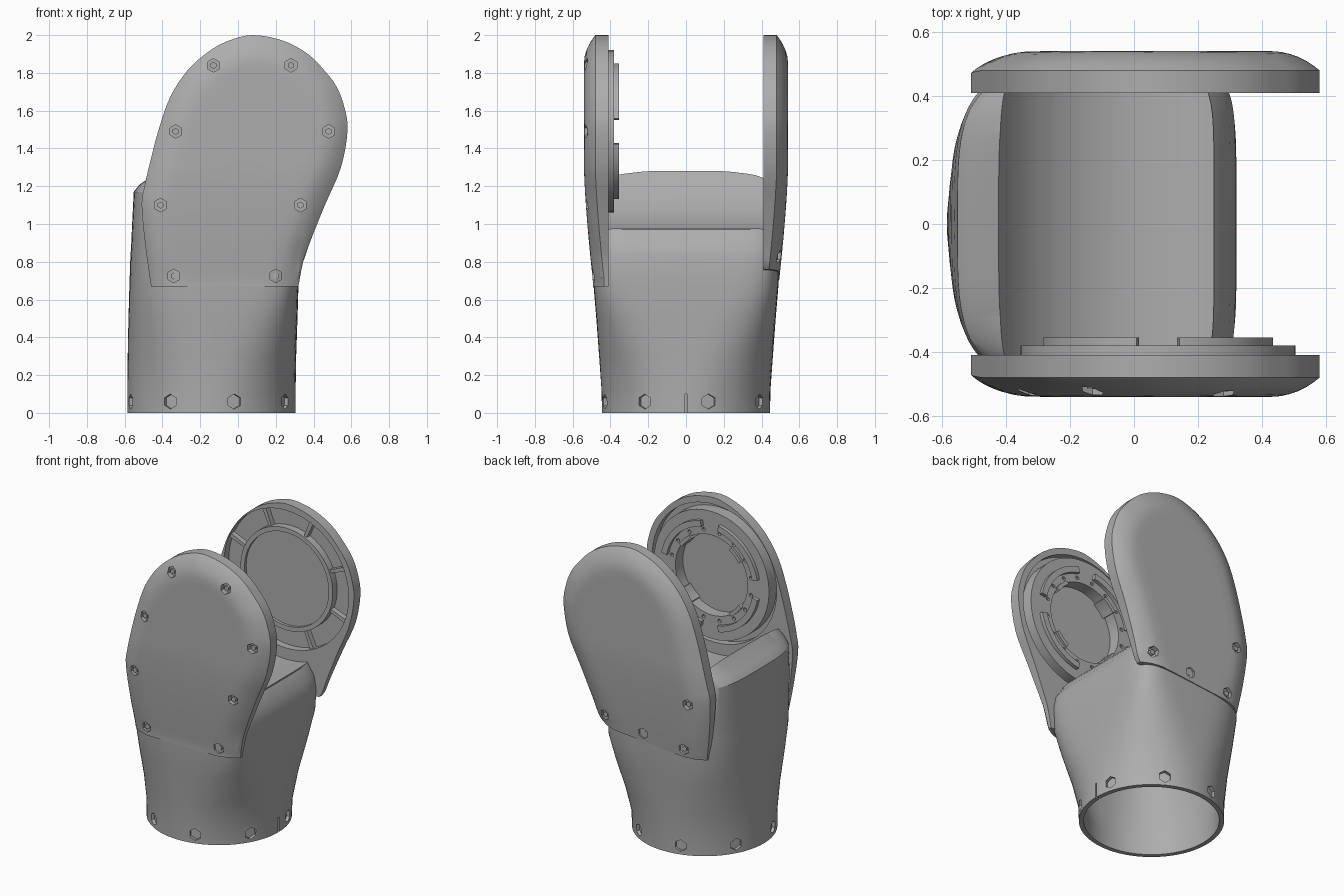
import bpy, bmesh, math
from mathutils import Vector, Matrix

if "Cube" in bpy.data.objects:
    bpy.data.objects.remove(bpy.data.objects["Cube"])

grey = bpy.data.materials.new("plain grey")
grey.use_nodes = True
COLOUR = (0.42, 0.42, 0.42, 1)
grey.diffuse_color = COLOUR
grey.node_tree.nodes["Principled BSDF"].inputs["Base Color"].default_value = COLOUR

HUB = Vector((0.075, 0, 1.49))      # joint axis, parallel to y
TAU = 2 * math.pi


def finish(bm, name):
    bmesh.ops.recalc_face_normals(bm, faces=bm.faces)
    mesh = bpy.data.meshes.new(name)
    bm.to_mesh(mesh)
    bm.free()
    mesh.materials.append(grey)
    obj = bpy.data.objects.new(name, mesh)
    bpy.context.collection.objects.link(obj)
    return obj


def smooth(obj, angle=30):
    bpy.ops.object.select_all(action='DESELECT')
    obj.select_set(True)
    bpy.context.view_layer.objects.active = obj
    bpy.ops.object.shade_smooth_by_angle(angle=math.radians(angle))


def cut(obj, cutter):
    cutter.hide_render = True
    mod = obj.modifiers.new("cut", 'BOOLEAN')
    mod.operation, mod.solver, mod.object = 'DIFFERENCE', 'EXACT', cutter
    bpy.context.view_layer.objects.active = obj
    bpy.ops.object.modifier_apply(modifier=mod.name)
    bpy.data.objects.remove(cutter)


def skin(bm, rings):
    """Bridge closed rings of points and cap both ends."""
    loops = [[bm.verts.new(p) for p in ring] for ring in rings]
    n = len(loops[0])
    for a, b in zip(loops, loops[1:]):
        for i in range(n):
            j = (i + 1) % n
            bm.faces.new((a[i], a[j], b[j], b[i]))
    bm.faces.new(loops[0])
    bm.faces.new(loops[-1])


def peg(bm, centre, axis, r, depth, n):
    axis = Vector(axis)
    mat = Matrix.Translation(centre) @ axis.to_track_quat('Z', 'Y').to_matrix().to_4x4()
    bmesh.ops.create_cone(bm, cap_ends=True, segments=n, radius1=r, radius2=r,
                          depth=depth, matrix=mat)


def around(r, angle, y):
    return HUB + Vector((r * math.cos(angle), y, r * math.sin(angle)))


def arc_block(bm, r0, r1, y0, y1, a0=0, a1=TAU, n=48):
    """Ring, or part of a ring, around the joint axis."""
    full = abs(a1 - a0 - TAU) < 1e-6
    rows = []
    for i in range(n if full else n + 1):
        a = a0 + (a1 - a0) * i / n
        rows.append([bm.verts.new(around(r, a, y)) for r, y in
                     ((r0, y0), (r1, y0), (r1, y1), (r0, y1))])
    for a, b in zip(rows, rows[1:] + rows[:1] if full else rows[1:]):
        for k in range(4):
            m = (k + 1) % 4
            bm.faces.new((a[k], a[m], b[m], b[k]))
    if not full:
        bm.faces.new(rows[0])
        bm.faces.new(rows[-1])


# Sleeve body: z, x min, x max, half depth, squareness on -x and +x sides
SECTIONS = [(0, -.585, .305, .445, 2, 2), (.12, -.585, .305, .447, 2, 2.05),
            (.3, -.584, .308, .46, 2.2, 2.6), (.5, -.58, .315, .475, 2.7, 4),
            (.67, -.575, .32, .489, 3.2, 6), (.82, -.57, .317, .492, 3.4, 7),
            (.9, -.565, .3, .492, 3.5, 7), (.97, -.562, .25, .492, 3.6, 7),
            (1.17, -.552, .25, .48, 3.8, 7), (1.21, -.52, .25, .48, 3.8, 7),
            (1.27, -.43, .25, .48, 4, 7), (1.32, -.4, .25, .48, 4, 7)]


def section(z, x0, x1, hy, e0, e1, wall=0):
    cx, hx, hy, ring = (x0 + x1) / 2, (x1 - x0) / 2 - wall, hy - wall, []
    for i in range(80):
        c, s = math.cos(TAU * i / 80), math.sin(TAU * i / 80)
        e = e1 if c > 0 else e0
        ring.append((cx + hx * math.copysign(abs(c) ** (2 / e), c),
                     hy * math.copysign(abs(s) ** (2 / e), s), z))
    return ring


bm = bmesh.new()
skin(bm, [section(*s) for s in SECTIONS])
body = finish(bm, "sleeve_body")

bm = bmesh.new()                     # hollow inside
inner = [section(*s, wall=.03) for s in SECTIONS[:6]]
skin(bm, [[(x, y, -.1) for x, y, z in inner[0]]] + inner)
cut(body, finish(bm, "hollow_cutter"))

bm = bmesh.new()                     # round saddle between the arms
peg(bm, HUB, (0, 1, 0), .54, 1.4, 96)
cut(body, finish(bm, "saddle_cutter"))

bm = bmesh.new()                     # screw holes and slot in the bottom rim
for k in range(8):
    a = math.radians(15.6 + 45 * k)
    d = Vector((math.cos(a), math.sin(a), 0))
    peg(bm, Vector((-.14, 0, .06)) + d * .46, d, .04, .07, 6)
bmesh.ops.create_cube(bm, size=1, matrix=Matrix.Translation((.3, 0, .045))
                      @ Matrix.Diagonal((.1, .012, .11, 1)))
cut(body, finish(bm, "rim_cutter"))
smooth(body)

# Arm outline, from lower +x corner over the head to lower -x corner
SIDE = [(.345, .8), (.38, .9), (.46, 1.1), (.545, 1.3), (.58, 1.5), (.56, 1.63), (.52, 1.73),
        (.46, 1.81), (.37, 1.9), (.24, 1.97), (.08, 2), (-.05, 1.97), (-.16, 1.91),
        (-.27, 1.81), (-.36, 1.67), (-.42, 1.5), (-.46, 1.35), (-.495, 1.2), (-.51, 1.1),
        (-.49, .88)]


def outline(z_right, z_left):
    pts = [Vector(p) for p in [(.32, z_right)] + SIDE + [(-.46, z_left)]]
    side = []
    for i in range(len(pts) - 1):
        p0, p1, p2, p3 = pts[max(i - 1, 0)], pts[i], pts[i + 1], pts[min(i + 2, len(pts) - 1)]
        for t in (0, .25, .5, .75):
            side.append(.5 * (2 * p1 + (p2 - p0) * t + (2 * p0 - 5 * p1 + 4 * p2 - p3) * t * t
                              + (3 * p1 - p0 - 3 * p2 + p3) * t ** 3))
    side.append(pts[-1])
    bottom = [pts[-1].lerp(pts[0], k / 12) for k in range(1, 12)]
    return side, side + bottom


def arm(name, sign, z_right, z_left, screws):
    side, loop = outline(z_right, z_left)
    centre = Vector((.05, 1.35))

    def depth(p):                    # domed outer face, tapering toward the sleeve
        d = min(1, min((p - q).length for q in side) / .15)
        fall = max(0, min(1, (1.3 - p.y) / .6))
        return .48 + .06 * (1 - (1 - d) ** 2) - .047 * fall ** 1.4

    rings = [[(p.x, sign * .41, p.y) for p in loop]]
    for s in (1, .97, .93, .88, .83, .78, .72, .6, .45, .3, .12):
        ring = [centre.lerp(p, s) for p in loop]
        rings.append([(p.x, sign * depth(p), p.y) for p in ring])
    bm = bmesh.new()
    skin(bm, rings)
    obj = finish(bm, name)
    bm = bmesh.new()                 # screw sockets
    for x, z in screws:
        y = depth(Vector((x, z)))
        peg(bm, (x, sign * (y + .01), z), (0, 1, 0), .036, .08, 6)
    cut(obj, finish(bm, "socket_cutter"))
    bm = bmesh.new()                 # round recess on the inner face
    peg(bm, HUB + Vector((0, sign * .41, 0)), (0, 1, 0), .465, .1, 64)
    cut(obj, finish(bm, "recess_cutter"))
    smooth(obj)
    bm = bmesh.new()                 # small screw heads inside the sockets
    for x, z in screws:
        y = depth(Vector((x, z)))
        peg(bm, (x, sign * (y - .025), z), (0, 1, 0), .018, .03, 6)
    finish(bm, name + "_screws")


arm("front_arm", -1, .67, .67,
    [(-.13, 1.84), (.28, 1.84), (-.33, 1.49), (.48, 1.49),
     (-.41, 1.1), (.33, 1.1), (-.34, .725), (.2, .725)])
arm("back_arm", 1, .76, .69, [(-.38, 1.08), (-.33, .755), (-.03, .785), (.26, .83)])

# Back arm inside: bearing rim, recessed disc and radial ribs
bm = bmesh.new()
arc_block(bm, .315, .345, .47, .412)
peg(bm, HUB + Vector((0, .45, 0)), (0, 1, 0), .32, .04, 48)
for k in range(8):
    a = TAU * (k + .5) / 8
    arc_block(bm, .34, .468, .47, .425, a - .03, a + .03, 1)
smooth(finish(bm, "back_bearing"))

# Front arm inside: stepped drive ring with bolt holes and raised pads
bm = bmesh.new()
arc_block(bm, .27, .43, -.47, -.38)
ring = finish(bm, "drive_ring")
bm = bmesh.new()
for k in range(16):
    peg(bm, around(.3, TAU * (k + .5) / 16, -.38), (0, 1, 0), .013, .04, 6)
cut(ring, finish(bm, "bolt_cutter"))
smooth(ring)

bm = bmesh.new()
for k in range(4):
    a = math.radians(45 + 90 * k)
    arc_block(bm, .325, .365, -.385, -.355, a - .6, a + .6, 12)
    arc_block(bm, .255, .28, -.46, -.365, a - .2, a + .2, 4)
smooth(finish(bm, "drive_ring_pads"))
